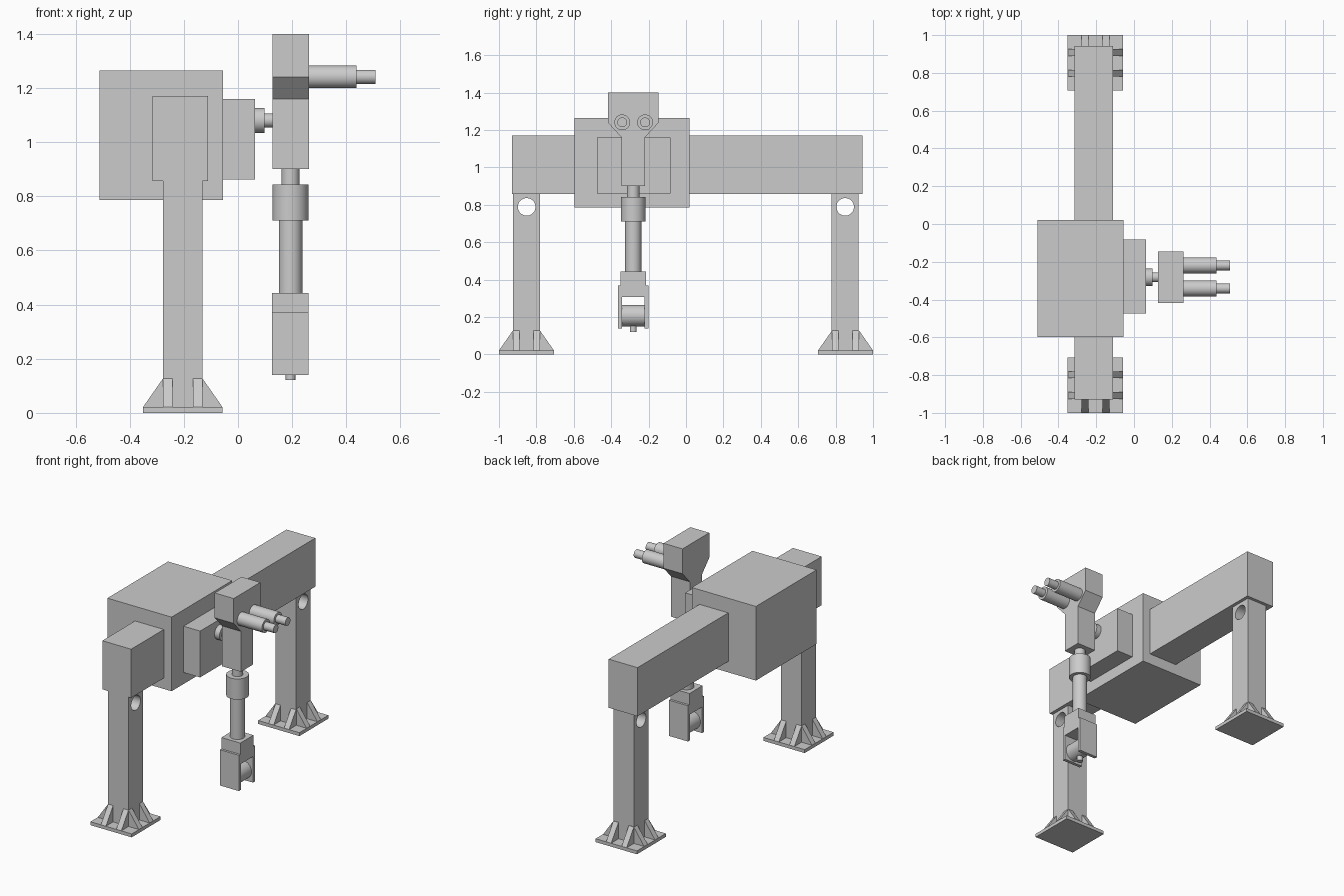
import bpy, bmesh, math
from mathutils import Vector

if "Cube" in bpy.data.objects:
    bpy.data.objects.remove(bpy.data.objects["Cube"])

grey = bpy.data.materials.new("machine_grey")
grey.diffuse_color = (0.6, 0.6, 0.6, 1)
grey.use_nodes = True
grey.node_tree.nodes["Principled BSDF"].inputs["Base Color"].default_value = grey.diffuse_color


def finish(name, bm):
    bmesh.ops.recalc_face_normals(bm, faces=bm.faces)
    me = bpy.data.meshes.new(name)
    bm.to_mesh(me)
    bm.free()
    ob = bpy.data.objects.new(name, me)
    bpy.context.collection.objects.link(ob)
    me.materials.append(grey)
    return ob


def prism(name, pts, offset):
    """Extrude a closed 3D outline by an offset vector."""
    bm = bmesh.new()
    f = bm.faces.new([bm.verts.new(p) for p in pts])
    ext = bmesh.ops.extrude_face_region(bm, geom=[f])["geom"]
    bmesh.ops.translate(bm, vec=Vector(offset),
                        verts=[v for v in ext if isinstance(v, bmesh.types.BMVert)])
    return finish(name, bm)


def box(name, x, y, z):
    pts = [(x[0], y[0], z[0]), (x[1], y[0], z[0]), (x[1], y[1], z[0]), (x[0], y[1], z[0])]
    return prism(name, pts, (0, 0, z[1] - z[0]))


def rod(name, a, b, r, sides=48):
    """Cylinder from point a to point b."""
    a, b = Vector(a), Vector(b)
    bpy.ops.mesh.primitive_cylinder_add(vertices=sides, radius=r, depth=(b - a).length,
                                        location=(a + b) / 2)
    ob = bpy.context.object
    ob.name = name
    ob.rotation_euler = (b - a).to_track_quat('Z', 'Y').to_euler()
    ob.data.materials.append(grey)
    bpy.ops.object.shade_smooth_by_angle(angle=math.radians(35))
    return ob


# Cross beam and travelling carriage
box("cross_beam", (-0.315, -0.11), (-0.93, 0.943), (0.857, 1.17))
box("carriage", (-0.512, -0.055), (-0.597, 0.02), (0.787, 1.264))
box("carriage_plate", (-0.055, 0.063), (-0.475, -0.082), (0.861, 1.159))

# Legs with a through hole, foot plate and eight triangular ribs each
LX, H, FOOT = -0.204, 0.073, 0.147
for side, cy in (("near", -0.853), ("far", 0.853)):
    ly = cy - 0.003 if cy > 0 else cy
    leg = box(side + "_leg", (LX - H, LX + H), (ly - H, ly + H), (0.02, 0.858))
    cutter = rod(side + "_hole_cutter", (-0.5, ly + 0.001, 0.789), (0.1, ly + 0.001, 0.789), 0.047)
    cutter.hide_render = True
    cutter.hide_set(True)
    mod = leg.modifiers.new("hole", 'BOOLEAN')
    mod.operation = 'DIFFERENCE'
    mod.solver = 'EXACT'
    mod.object = cutter
    bpy.context.view_layer.objects.active = leg
    leg.select_set(True)
    bpy.ops.object.modifier_apply(modifier="hole")
    bpy.data.objects.remove(cutter)
    box(side + "_foot_plate", (LX - FOOT, LX + FOOT), (cy - FOOT, cy + FOOT), (0, 0.022))
    for k in range(4):
        d = Vector((round(math.cos(k * math.pi / 2)), round(math.sin(k * math.pi / 2)), 0))
        t = Vector((-d.y, d.x, 0))
        for s in (-H, H - 0.036):
            o = Vector((LX, cy, 0)) + t * s
            outline = [(0.06, 0.021), (FOOT, 0.021), (H, 0.127), (0.06, 0.127)]
            prism(side + "_foot_rib", [o + d * u + Vector((0, 0, z)) for u, z in outline],
                  t * 0.036)

# Swivel joint between the carriage plate and the head
CX, CY = 0.194, -0.282
rod("swivel_flange", (0.06, CY, 1.08), (0.098, CY, 1.08), 0.046)
rod("swivel_shaft", (0.09, CY, 1.08), (0.13, CY, 1.08), 0.026)

# Head: wide top tapering to a narrow stem
half = [(0.136, 1.4), (0.136, 1.24), (0.062, 1.16), (0.062, 0.9)]
outline = half + [(-w, z) for w, z in reversed(half)]
prism("head_body", [(0.127, CY + w, z) for w, z in outline], (0.135, 0, 0))

# Twin motors on the head
for s in (-1, 1):
    y = CY + 0.002 + s * 0.061
    rod("motor_body", (0.255, y, 1.241), (0.438, y, 1.241), 0.042)
    rod("motor_tip", (0.43, y, 1.241), (0.508, y, 1.241), 0.026)

# Vertical spindle
for name, z0, z1, r in (("spindle_neck", 0.84, 0.905, 0.033), ("spindle_collar", 0.71, 0.843, 0.066),
                        ("spindle_shaft", 0.44, 0.715, 0.0435)):
    rod(name, (CX, CY, z0), (CX, CY, z1), r)

# Fork: top block and two cheeks around the tilting roller
box("fork_top", (0.126, 0.261), (CY - 0.067, CY + 0.067), (0.365, 0.443))
half = [(0.082, 0.37), (0.082, 0.14), (0.061, 0.14), (0.061, 0.307)]
outline = half + [(-w, z) for w, z in reversed(half)]
prism("fork", [(0.126, CY + w, z) for w, z in outline], (0.135, 0, 0))
rod("roller", (CX, CY - 0.062, 0.207), (CX, CY + 0.062, 0.207), 0.057)
rod("nozzle", (CX, CY, 0.121), (CX, CY, 0.17), 0.018)
